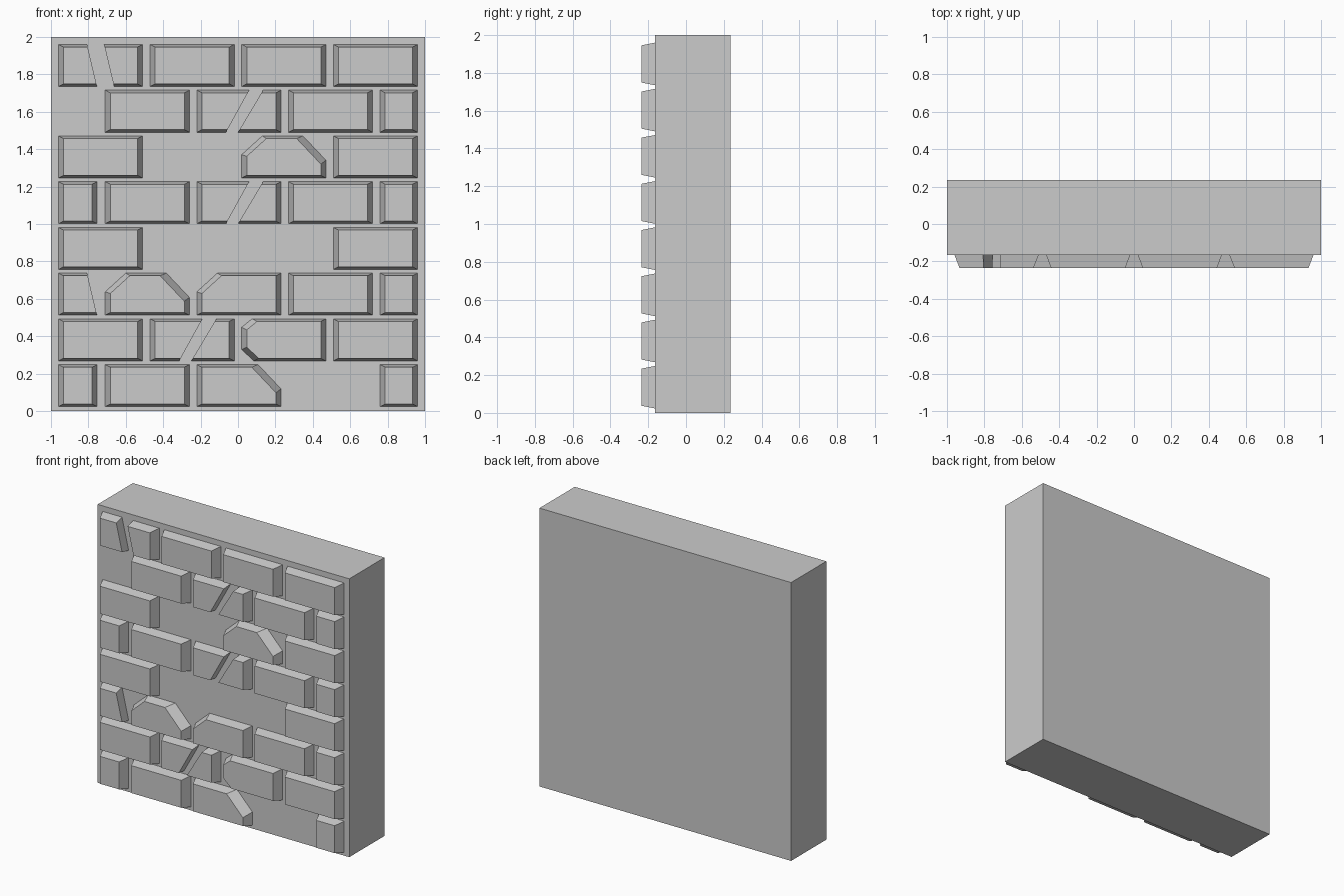
import bpy, bmesh
from mathutils import Vector

if "Cube" in bpy.data.objects:
    bpy.data.objects.remove(bpy.data.objects["Cube"])

BACK, FACE, FRONT = 0.235, -0.165, -0.235   # wall back, wall face, brick front
H, PITCH, TOP = 0.225, 0.2445, 1.96         # brick height, row spacing, top edge


def finish(bm, name):
    bmesh.ops.recalc_face_normals(bm, faces=bm.faces)
    me = bpy.data.meshes.new(name)
    bm.to_mesh(me)
    bm.free()
    ob = bpy.data.objects.new(name, me)
    bpy.context.collection.objects.link(ob)


def frustum(x0, x1, z0, z1, ya, yb, ix=0.0, iz=0.0):
    """Block from depth ya to yb, tapering by ix / iz towards yb."""
    bm = bmesh.new()
    rings = []
    for y, a, b in ((ya, 0, 0), (yb, ix, iz)):
        rings.append([bm.verts.new(p) for p in (
            (x0 + a, y, z0 + b), (x1 - a, y, z0 + b),
            (x1 - a, y, z1 - b), (x0 + a, y, z1 - b))])
    for r in rings:
        bm.faces.new(r)
    for i in range(4):
        j = (i + 1) % 4
        bm.faces.new((rings[0][i], rings[0][j], rings[1][j], rings[1][i]))
    return bm


def cut(bm, p, q, keep, inset=0.0):
    """Slice along line p-q (x, z), keeping the side of point keep; inset tilts the cut."""
    a, b, k = (Vector((v[0], FACE, v[1])) for v in (p, q, keep))
    d = b - a
    n = Vector((d.z, 0, -d.x)).normalized()
    if n.dot(k - a) > 0:
        n = -n
    slope = Vector((-n * inset) + Vector((0, FRONT - FACE, 0)))
    normal = d.cross(slope).normalized()
    if normal.dot(n) < 0:
        normal = -normal
    res = bmesh.ops.bisect_plane(bm, geom=bm.verts[:] + bm.edges[:] + bm.faces[:], dist=1e-6,
                                 plane_co=a, plane_no=normal, clear_outer=True)
    edges = [e for e in res['geom_cut'] if isinstance(e, bmesh.types.BMEdge)]
    bmesh.ops.holes_fill(bm, edges=edges, sides=0)


# corner chips: side, top/bottom, width, height, bevel
TL, TR = ('L', 'T', .11, .10, .025), ('R', 'T', .123, .13, .034)
CHIPS = {'both': [TL, TR], 'left': [TL], 'right': [TR],
         'nose': [('L', 'T', .055, .045, .028), ('L', 'B', .065, .06, .028)]}
# cracks: (top x, bottom x) of left piece edge, then of right piece edge
CRACKS = {'slash': ((.28, .156), (.354, .22)), 'back': ((.153, .206), (.244, .297)),
          'stub': ((.153, .206), None)}


def brick(name, x0, x1, z1, kind):
    z0 = z1 - H

    def block():
        return frustum(x0, x1, z0, z1, FACE, FRONT, 0.027, 0.014)

    if kind in CRACKS:
        for side, line in zip(('left', 'right'), CRACKS[kind]):
            if line:
                bm = block()
                keep = (x0 - 1 if side == 'left' else x1 + 1, (z0 + z1) / 2)
                cut(bm, (x0 + line[0], z1), (x0 + line[1], z0), keep)
                finish(bm, f"{name}_{side}_piece")
        return
    bm = block()
    for sx, sz, w, h, bev in CHIPS.get(kind, []):
        cx, dx = (x0, w) if sx == 'L' else (x1, -w)
        cz, dz = (z1, -h) if sz == 'T' else (z0, h)
        cut(bm, (cx + dx, cz), (cx, cz + dz), ((x0 + x1) / 2, (z0 + z1) / 2), bev)
    finish(bm, name)


# wall slab
finish(frustum(-1, 1, 0, 2, BACK, FACE), "wall_slab")

# brick courses, top to bottom; None = missing brick
EVEN = [(-.96, -.51), (-.47, -.02), (.02, .47), (.51, .96)]
ODD = [(-.96, -.753), (-.71, -.26), (-.22, .23), (.27, .72), (.76, .96)]
ROWS = [
    ['back', 'full', 'full', 'full'],
    [None, 'full', 'slash', 'full', 'full'],
    ['full', None, 'both', 'full'],
    ['full', 'full', 'slash', 'full', 'full'],
    ['full', None, None, 'full'],
    ['stub', 'both', 'left', 'full', 'full'],
    ['full', 'slash', 'nose', 'full'],
    ['full', 'full', 'right', None, 'full'],
]
WIDE = (-.96, -.51)   # the stub is what is left of a full-width brick
for r, row in enumerate(ROWS):
    for c, (span, kind) in enumerate(zip(ODD if r % 2 else EVEN, row)):
        if kind:
            x0, x1 = WIDE if kind == 'stub' else span
            brick(f"brick_{r + 1}_{c + 1}", x0, x1, TOP - r * PITCH, kind)
